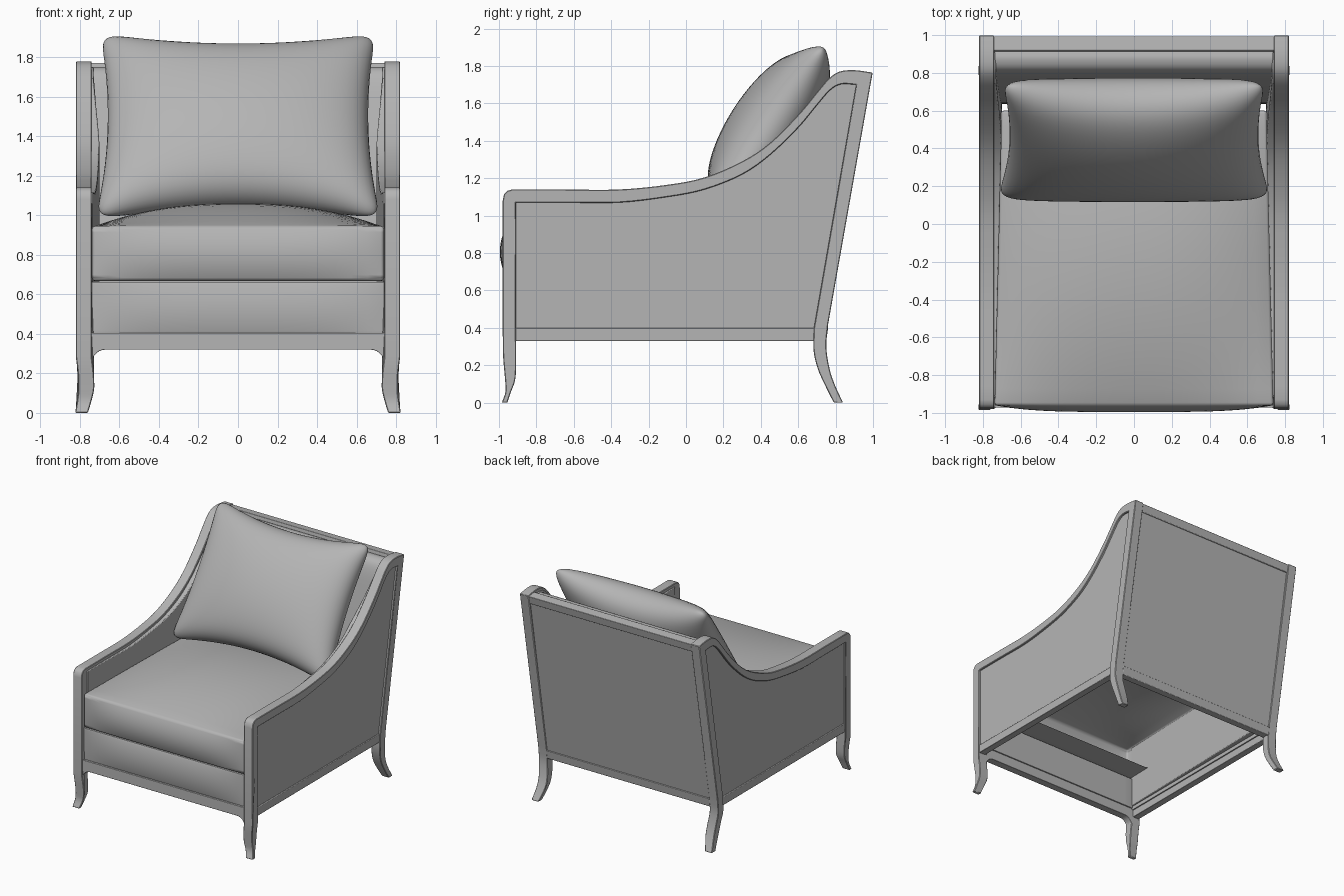
import bpy, bmesh
from math import sin, cos, pi
from mathutils import Vector

if "Cube" in bpy.data.objects:
    bpy.data.objects.remove(bpy.data.objects["Cube"])

grey = bpy.data.materials.new("mid_grey")
grey.diffuse_color = (.46, .46, .46, 1)
grey.use_nodes = True
grey.node_tree.nodes["Principled BSDF"].inputs["Base Color"].default_value = grey.diffuse_color


def spline(pts, n=4):
    """Catmull-Rom curve through 2D points."""
    p = [Vector(q) for q in pts]
    p = [2 * p[0] - p[1]] + p + [2 * p[-1] - p[-2]]
    out = []
    for i in range(1, len(p) - 2):
        a, b, c, d = p[i - 1:i + 3]
        for k in range(n):
            t = k / n
            out.append(0.5 * (2 * b + (c - a) * t + (2 * a - 5 * b + 4 * c - d) * t * t
                              + (3 * b - a - 3 * c + d) * t ** 3))
    return [tuple(v) for v in out] + [tuple(p[-2])]


def finish(name, bm, bevel=0.0, segs=2, mirror=False, angle=35):
    bmesh.ops.recalc_face_normals(bm, faces=bm.faces)
    me = bpy.data.meshes.new(name)
    bm.to_mesh(me)
    bm.free()
    me.materials.append(grey)
    ob = bpy.data.objects.new(name, me)
    bpy.context.collection.objects.link(ob)
    bpy.ops.object.select_all(action='DESELECT')
    ob.select_set(True)
    bpy.context.view_layer.objects.active = ob
    bpy.ops.object.shade_smooth_by_angle(angle=angle * pi / 180)
    if bevel:
        m = ob.modifiers.new("Bevel", 'BEVEL')
        m.width, m.segments, m.limit_method, m.angle_limit = bevel, segs, 'ANGLE', 0.7
    if mirror:
        ob.modifiers.new("Mirror", 'MIRROR')
    return ob


def prism(name, pts, a, b, axis='x', deform=None, **kw):
    """Extrude a (y,z) profile along x, or an (x,z) profile along y."""
    bm = bmesh.new()
    put = (lambda p, d: (d, p[0], p[1])) if axis == 'x' else (lambda p, d: (p[0], d, p[1]))
    lo = [bm.verts.new(put(p, a)) for p in pts]
    hi = [bm.verts.new(put(p, b)) for p in pts]
    bm.faces.new(lo)
    bm.faces.new(hi)
    for i in range(len(pts)):
        j = (i + 1) % len(pts)
        bm.faces.new((lo[i], lo[j], hi[j], hi[i]))
    if deform:
        for v in bm.verts:
            deform(v.co)
    return finish(name, bm, **kw)


def cushion(name, lo, hi, crown, bulge, taper, bevel, open_from=None):
    """Upholstered block: crowned top, bulged front, tapered back, open underside."""
    bm = bmesh.new()
    bmesh.ops.create_cube(bm, size=2)
    bmesh.ops.subdivide_edges(bm, edges=bm.edges[:], cuts=17, use_grid_fill=True)
    bmesh.ops.recalc_face_normals(bm, faces=bm.faces)
    if open_from is not None:
        under_faces = [f for f in bm.faces if f.normal.z < -.9 and f.calc_center_median().y > open_from]
        bmesh.ops.delete(bm, geom=under_faces, context='FACES')
    for v in bm.verts:
        u, w, h = v.co
        z = lo[2] + (hi[2] - lo[2]) * (h + 1) / 2
        z += crown * (1 - abs(u) ** 2.4) * (1 - w * w) * (h + 1) / 2
        y = lo[1] + (hi[1] - lo[1]) * (w + 1) / 2
        y -= bulge * (1 - u ** 4) * (1 - h * h) * (1 - w) / 2
        v.co = (u * (hi[0] - taper * (w + 1) / 2), y, z)
    return finish(name, bm, bevel=bevel, segs=4, angle=180)


# Side frames: front leg, sweeping arm and raked back leg in one piece
top = spline([(-.93, 1.14), (-.65, 1.14), (-.36, 1.14), (-.1, 1.165), (.1, 1.205), (.3, 1.29), (.45, 1.39),
              (.6, 1.54), (.7, 1.66), (.76, 1.73), (.82, 1.77), (.9, 1.778), (.998, 1.765)])
under = spline([(-.91, 1.07), (-.65, 1.07), (-.36, 1.07), (-.1, 1.1), (.1, 1.14), (.3, 1.22), (.45, 1.325),
                (.6, 1.47), (.7, 1.59), (.77, 1.67), (.83, 1.703), (.91, 1.70)])
back_out = spline([(.76, .42), (.75, .3), (.768, .18), (.798, .09), (.84, 0)])
back_in = spline([(.79, 0), (.745, .09), (.705, .18), (.682, .28), (.684, .4)])
front_out = spline([(-.985, 0), (-.965, .06), (-.968, .13), (-.978, .25), (-.98, .38)])
front_in = spline([(-.91, .38), (-.908, .25), (-.912, .13), (-.935, .06), (-.955, 0)])
frame = (front_out + [(-.98, 1.08), (-.973, 1.115), (-.955, 1.133)] + top + back_out
         + back_in + under[::-1] + front_in)


def splay(co):
    # feet curve in at the ankle and flare out at the floor
    if co.z < .3:
        co.x -= .013 * sin(pi * min(1, co.z / .28))
        flare = max(0, 1 - co.z / .12)
        co.x += (.02 if co.x < .78 else .004) * flare


prism("side_frame", frame, .74, .82, deform=splay, bevel=.004, segs=1, mirror=True)

# Outer side panels and their bottom rails
panel = under + [(.685, .39), (-.91, .39)]
prism("side_panel", panel, .745, .803, mirror=True)
prism("side_rail", [(-.92, .33), (.69, .33), (.695, .40), (-.92, .40)], .755, .812, bevel=.004, mirror=True)


# Inner arm upholstery, thickening towards the back
def thicken(co):
    if co.x < .742:
        t = min(1, max(0, (co.y + .95) / 1.5))
        co.x -= .004 + .036 * t * min(1, max(.1, (1.72 - co.z) / .35))


raised = [(y, z + .045) for y, z in under]
prism("arm_padding", raised + [(.68, .42), (-.91, .42)], .739, .77, deform=thicken,
      bevel=.006, mirror=True)

# Front apron with rounded corners into the legs
arc = [(.67 + .07 * sin(t * pi / 12), .25 + .07 * cos(t * pi / 12)) for t in range(7)]
right = arc + [(.745, .25), (.745, .405)]
prism("front_apron", right + [(-x, z) for x, z in right[::-1]], -.972, -.91, axis='y', bevel=.004)

# Back: bottom rail, raked panel, top rail and inner padding
prism("back_rail", [(.69, .33), (.75, .33), (.76, .40), (.70, .40)], -.745, .745, bevel=.004)
prism("back_panel", [(.70, .39), (.75, .39), (.973, 1.71), (.92, 1.71)], -.745, .745)
prism("top_rail", [(.905, 1.695), (.98, 1.695), (.994, 1.76), (.92, 1.77)], -.745, .745, bevel=.004)
pad = spline([(.635, .62), (.645, .9), (.69, 1.2), (.75, 1.5), (.785, 1.65), (.82, 1.725), (.87, 1.75), (.915, 1.745)])
prism("back_padding", pad + [(.93, 1.70), (.75, .62)], -.738, .738, bevel=.008)

# Seat base front and loose seat cushion
cushion("seat_base", (-.74, -.955, .40), (.74, -.90, .662), 0, .02, 0, .018)
cushion("seat_cushion", (-.74, -.96, .668), (.738, .60, .945), .115, .035, .035, .045, open_from=-.68)

# Back pillow: pinched edges with a full rim, leaning on the back
bm = bmesh.new()
N = 32
axis_up, normal = Vector((0, .54, .84)), Vector((0, -.84, .54))
centre = Vector((0, .445, 1.45))
for side in (1, -1):
    rows = []
    for j in range(N + 1):
        v = sin(pi / 2 * (2 * j / N - 1))
        row = []
        for i in range(N + 1):
            u = sin(pi / 2 * (2 * i / N - 1))
            x = u * (.705 - .012 * v) * (1 - .065 * (1 - v * v) - .04 * v ** 24)
            s = v * .55 * (1 - .15 * (1 - u * u) - .045 * u ** 24)
            t = .185 * (max(0, 1 - u * u) * max(0, 1 - v * v)) ** .5
            t += .042 * (max(0, 1 - u ** 10) * max(0, 1 - v ** 10)) ** .5
            row.append(bm.verts.new(centre + Vector((x, 0, 0)) + axis_up * s + normal * t * side))
        rows.append(row)
    for j in range(N):
        for i in range(N):
            bm.faces.new((rows[j][i], rows[j][i + 1], rows[j + 1][i + 1], rows[j + 1][i]))
bmesh.ops.remove_doubles(bm, verts=bm.verts, dist=.0005)
finish("back_pillow", bm, angle=180)
